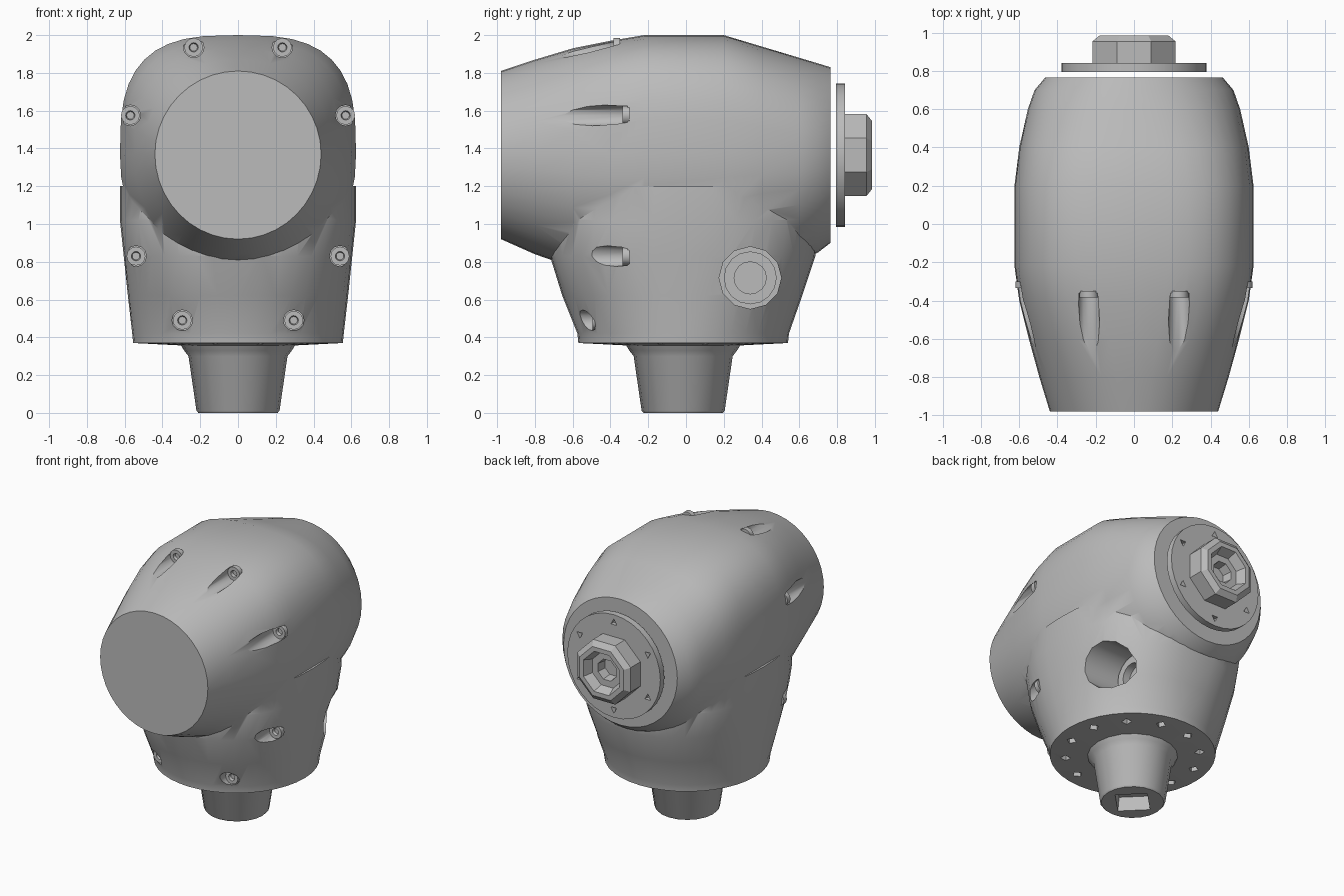
import bpy
import bmesh
from math import sin, cos, pi, radians, copysign
from mathutils import Vector

cube = bpy.data.objects.get("Cube")
if cube:
    bpy.data.objects.remove(cube, do_unlink=True)

# One cast-metal colour
GREY = (0.5, 0.5, 0.5, 1.0)
metal = bpy.data.materials.new("cast_grey")
metal.use_nodes = True
metal.diffuse_color = GREY
metal.node_tree.nodes["Principled BSDF"].inputs["Base Color"].default_value = GREY

AXES = {"x": lambda u, v, w: Vector((w, u, v)),
        "y": lambda u, v, w: Vector((u, w, v)),
        "z": lambda u, v, w: Vector((u, v, w))}


def loft(name, axis, centre, sections, segs, turn=0.0):
    """Skin rings; each section is (position, half width, upper, lower, power up, power down)."""
    bm = bmesh.new()
    rings = []
    for w, ru, up, down, n_up, n_down in sections:
        ring = []
        for i in range(segs):
            a = 2 * pi * i / segs + turn
            c, s = cos(a), sin(a)
            n, rv = (n_up, up) if s >= 0 else (n_down, down)
            u = copysign(abs(c) ** (2 / n), c) * ru
            v = copysign(abs(s) ** (2 / n), s) * rv
            ring.append(bm.verts.new(AXES[axis](centre[0] + u, centre[1] + v, w)))
        rings.append(ring)
    for a, b in zip(rings, rings[1:]):
        for i in range(segs):
            j = (i + 1) % segs
            bm.faces.new((a[i], a[j], b[j], b[i]))
    bm.faces.new(rings[0])
    bm.faces.new(rings[-1])
    bmesh.ops.recalc_face_normals(bm, faces=bm.faces)
    mesh = bpy.data.meshes.new(name)
    bm.to_mesh(mesh)
    bm.free()
    mesh.materials.append(metal)
    obj = bpy.data.objects.new(name, mesh)
    bpy.context.collection.objects.link(obj)
    return obj


def lathe(name, axis, centre, profile, segs, turn=0.0):
    return loft(name, axis, centre, [(w, r, r, r, 2, 2) for w, r in profile], segs, turn)


def activate(obj):
    bpy.ops.object.select_all(action="DESELECT")
    obj.select_set(True)
    bpy.context.view_layer.objects.active = obj


def combine(obj, other, operation):
    mod = obj.modifiers.new(operation, "BOOLEAN")
    mod.operation, mod.solver, mod.object = operation, "EXACT", other
    activate(obj)
    bpy.ops.object.modifier_apply(modifier=mod.name)
    bpy.data.objects.remove(other, do_unlink=True)


def smooth(obj, angle=35):
    activate(obj)
    bpy.ops.object.shade_smooth_by_angle(angle=radians(angle))


MID_Z, MID_Y = 1.37, -0.015

# Housing: horizontal barrel joined to a vertical column
housing = loft("housing", "y", (0, MID_Z), [
    (-0.98, 0.44, 0.44, 0.45, 2, 2),
    (-0.80, 0.495, 0.50, 0.53, 2.2, 2),
    (-0.60, 0.55, 0.56, 0.60, 2.5, 2.1),
    (-0.40, 0.60, 0.60, 0.62, 2.8, 2.2),
    (-0.22, 0.625, 0.63, 0.62, 3, 2.3),
    (0.20, 0.625, 0.63, 0.62, 3, 2.3),
    (0.40, 0.60, 0.57, 0.61, 2.7, 2.2),
    (0.60, 0.555, 0.51, 0.57, 2.3, 2.1),
    (0.70, 0.52, 0.48, 0.52, 2.1, 2),
    (0.765, 0.465, 0.46, 0.47, 2, 2)], 40)
column = loft("column", "z", (0, MID_Y), [
    (0.355, 0.26, 0.26, 0.26, 2, 2),
    (0.37, 0.555, 0.555, 0.555, 2, 2),
    (0.42, 0.56, 0.56, 0.56, 2, 2),
    (0.62, 0.583, 0.63, 0.64, 2.2, 2.2),
    (0.83, 0.605, 0.70, 0.705, 2.4, 2.4),
    (1.02, 0.625, 0.72, 0.72, 2.5, 2.5),
    (1.20, 0.625, 0.66, 0.66, 2.5, 2.5)], 40)
combine(housing, column, "UNION")

# Side port on the left
PORT = (0.34, 0.715)
combine(housing, lathe("port_cutter", "x", PORT, [(0.25, 0.165), (1.0, 0.165)], 12), "DIFFERENCE")
port_plug = lathe("port_plug", "x", PORT,
                  [(0.24, 0.14), (0.31, 0.14), (0.31, 0.085), (0.255, 0.085)], 16)
smooth(port_plug)

# Countersunk front screws: x, z, depth of the pocket floor
for x, z, floor in [(0.235, 1.935, -0.36), (0.57, 1.575, -0.31),
                    (0.54, 0.83, -0.31), (0.295, 0.49, -0.47)]:
    for side, word in ((1, "left"), (-1, "right")):
        spot = (side * x, z)
        cutter = lathe("pocket_cutter", "y", spot, [(-1.3, 0.055), (floor, 0.055)], 12)
        combine(housing, cutter, "DIFFERENCE")
        screw = lathe("front_screw_" + word, "y", spot,
                      [(floor + 0.01, 0.05), (floor - 0.025, 0.05),
                       (floor - 0.025, 0.025), (floor - 0.005, 0.02)], 12)
        smooth(screw)

# Ring of small mounting holes in the underside
for i in range(12):
    a = 2 * pi * (i + 0.5) / 12
    spot = (0.45 * cos(a), MID_Y + 0.45 * sin(a))
    combine(housing, lathe("mount_cutter", "z", spot, [(0.2, 0.035), (0.43, 0.035)], 4, a), "DIFFERENCE")
smooth(housing)

# Tapered neck with a square socket
neck = lathe("neck", "z", (0, MID_Y), [
    (0, 0.21), (0.012, 0.22), (0.30, 0.262), (0.33, 0.285), (0.37, 0.31)], 20)
combine(neck, lathe("socket_cutter", "z", (0, MID_Y), [(-0.1, 0.165), (0.1, 0.14)], 4), "DIFFERENCE")
smooth(neck)

# Rear flange, standing just clear of the housing
BACK = (0, 1.365)
flange = lathe("rear_flange", "y", BACK, [(0.795, 0.38), (0.842, 0.38)], 32)
for i in range(6):
    a = 2 * pi * i / 6 + pi / 6
    spot = (0.32 * cos(a), BACK[1] + 0.32 * sin(a))
    combine(flange, lathe("flange_cutter", "y", spot, [(0.81, 0.028), (0.9, 0.028)], 3, a), "DIFFERENCE")
smooth(flange)

# Hollow eight-sided rear nut
nut = lathe("rear_nut", "y", BACK, [
    (0.83, 0.235), (0.955, 0.235), (0.985, 0.195), (0.985, 0.16),
    (0.92, 0.13), (0.92, 0.08), (0.85, 0.07)], 8, pi / 8)
smooth(nut, 20)
